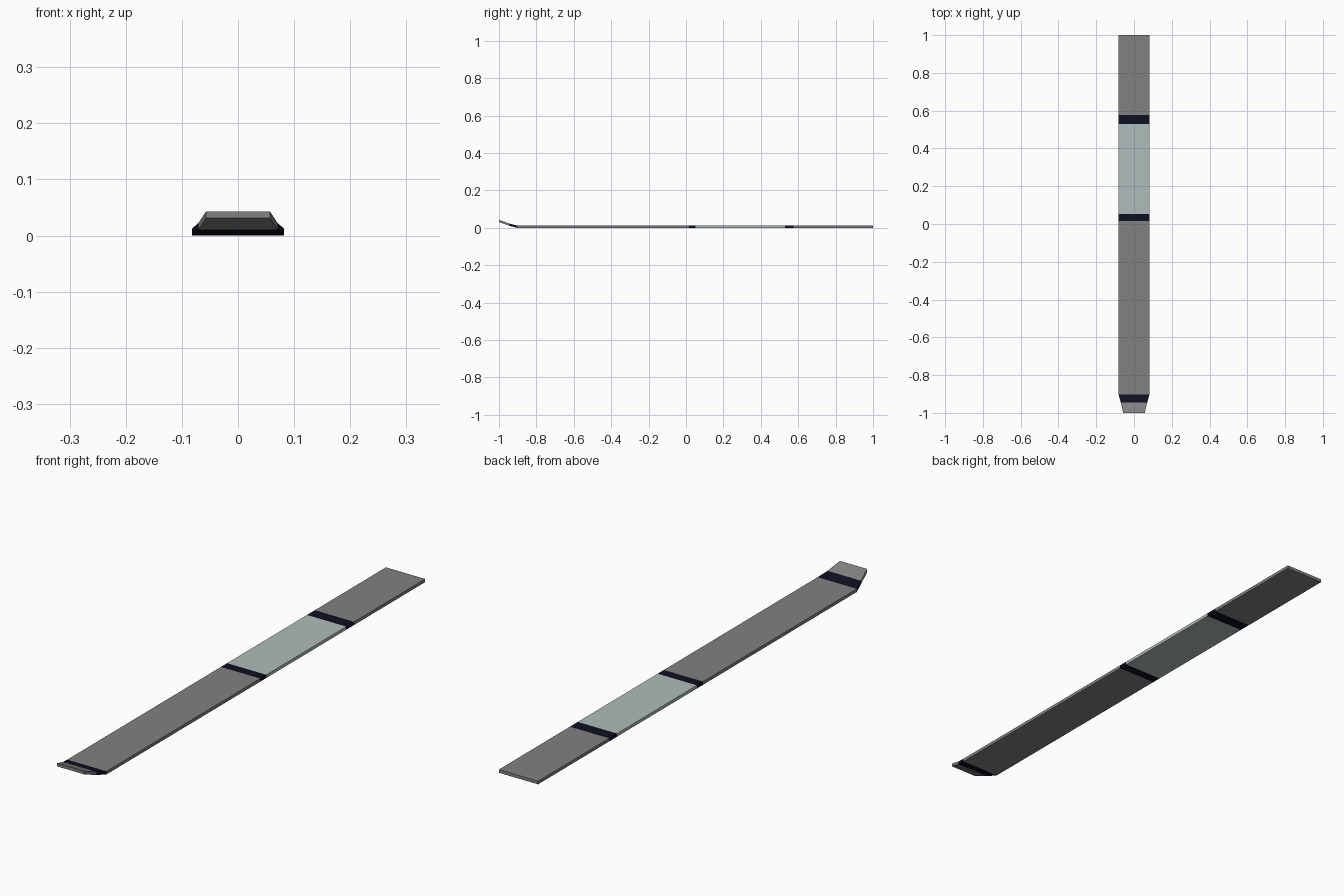
import bpy, bmesh

if "Cube" in bpy.data.objects:
    bpy.data.objects.remove(bpy.data.objects["Cube"])

def material(name, rgb):
    m = bpy.data.materials.new(name)
    m.diffuse_color = (*rgb, 1)
    m.use_nodes = True
    m.node_tree.nodes["Principled BSDF"].inputs["Base Color"].default_value = m.diffuse_color
    return m

mats = [material("grey", (0.22, 0.22, 0.22)),
        material("dark_navy", (0.004, 0.005, 0.015)),
        material("pale_grey_green", (0.43, 0.51, 0.49))]
GREY, NAVY, PALE = range(3)
THICK = 0.012

# stations along the board: y, half width, underside height, colour of next segment
stations = [(-1.0, 0.057, 0.031, GREY), (-0.945, 0.070, 0.011, NAVY),
            (-0.902, 0.082, 0, GREY), (0.015, 0.082, 0, NAVY),
            (0.052, 0.082, 0, PALE), (0.529, 0.082, 0, NAVY),
            (0.576, 0.082, 0, GREY), (1.0, 0.082, 0, GREY)]

# board: rectangular cross-sections joined into one strip
bm = bmesh.new()
rings = [[bm.verts.new((x, y, z)) for x, z in
          ((-w, b), (w, b), (w, b + THICK), (-w, b + THICK))]
         for y, w, b, _ in stations]
for a, b, s in zip(rings, rings[1:], stations):
    for i in range(4):
        j = (i + 1) % 4
        bm.faces.new((a[i], a[j], b[j], b[i])).material_index = s[3]
bm.faces.new(rings[0])
bm.faces.new(rings[-1])
bmesh.ops.recalc_face_normals(bm, faces=bm.faces)

mesh = bpy.data.meshes.new("ski_board")
bm.to_mesh(mesh)
bm.free()
for m in mats:
    mesh.materials.append(m)
bpy.context.collection.objects.link(bpy.data.objects.new("ski_board", mesh))
